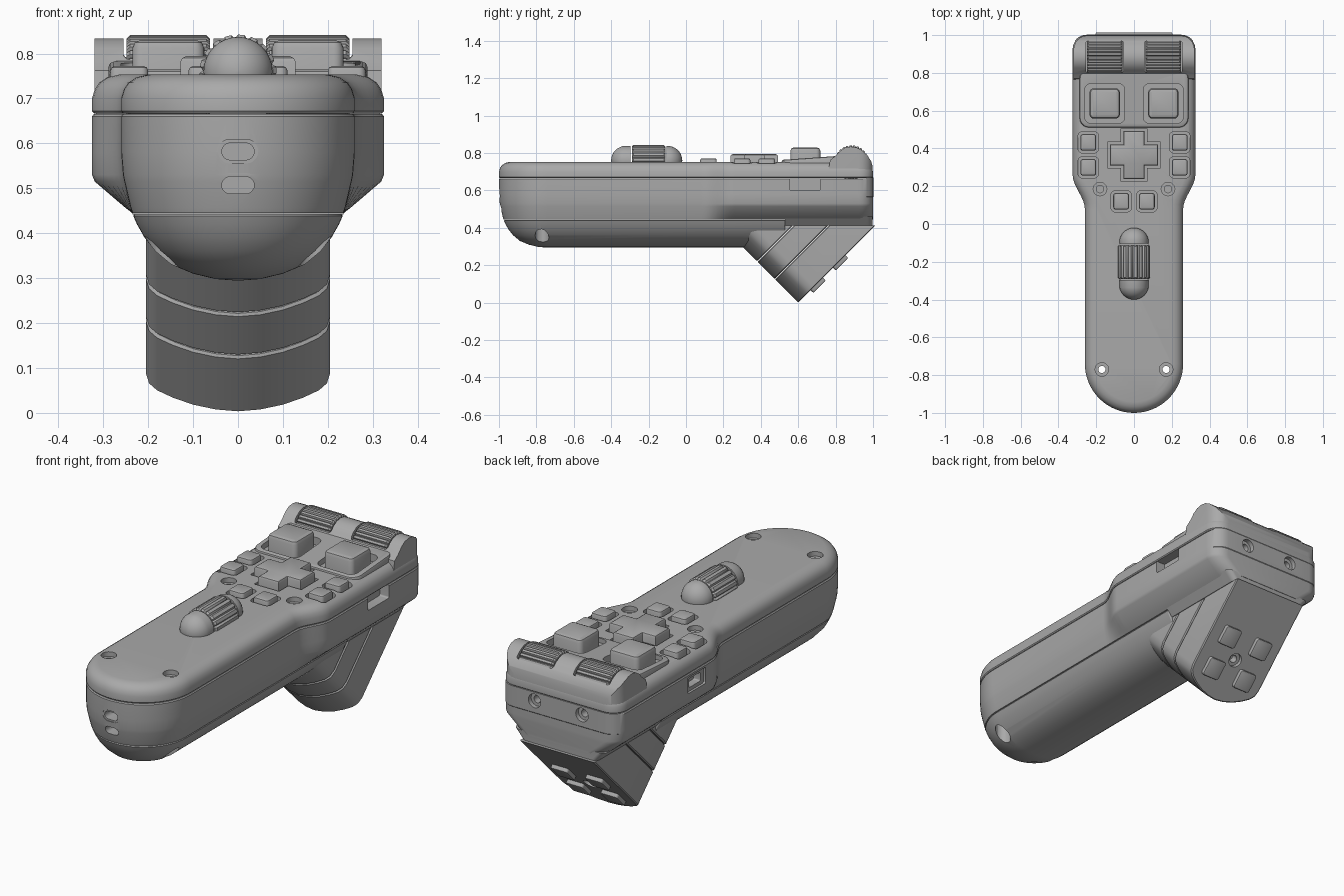
import bpy, bmesh
from math import sin, cos, pi, sqrt
from mathutils import Vector, Matrix

if "Cube" in bpy.data.objects:
    bpy.data.objects.remove(bpy.data.objects["Cube"], do_unlink=True)

grey = bpy.data.materials.new("mid grey")
grey.use_nodes = True
grey.diffuse_color = (0.4, 0.4, 0.4, 1)
grey.node_tree.nodes["Principled BSDF"].inputs["Base Color"].default_value = grey.diffuse_color
parts = []


def solid(name, rings, M=Matrix(), clips=()):
    """Closed skin over a stack of equal rings; clips keep the far side of each plane."""
    bm = bmesh.new()
    rows = [[bm.verts.new(M @ Vector(p)) for p in ring] for ring in rings]
    n = len(rows[0])
    for a, b in zip(rows, rows[1:]):
        for i in range(n):
            bm.faces.new((a[i], a[(i + 1) % n], b[(i + 1) % n], b[i]))
    bm.faces.new(rows[0][::-1])
    bm.faces.new(rows[-1])
    for co, no in clips:
        cut_geo = bmesh.ops.bisect_plane(bm, geom=bm.verts[:] + bm.edges[:] + bm.faces[:],
                                         plane_co=co, plane_no=no, clear_inner=True)["geom_cut"]
        bmesh.ops.contextual_create(bm, geom=[e for e in cut_geo if isinstance(e, bmesh.types.BMEdge)])
    bmesh.ops.recalc_face_normals(bm, faces=bm.faces[:])
    me = bpy.data.meshes.new(name)
    bm.to_mesh(me)
    bm.free()
    me.materials.append(grey)
    ob = bpy.data.objects.new(name, me)
    bpy.context.collection.objects.link(ob)
    parts.append(ob)
    return ob


def rrect(hx, hy, r, z, n=5):
    pts = []
    for q, (sx, sy) in enumerate(((1, 1), (-1, 1), (-1, -1), (1, -1))):
        for k in range(n + 1):
            t = (q + k / n * 0.999) * pi / 2
            pts.append((sx * (hx - r) + r * cos(t), sy * (hy - r) + r * sin(t), z))
    return pts


def pad(name, M, hx, hy, r, z0, z1, e=0.012):
    """Rounded block with a softened top edge."""
    steps = ((z0, 0), (z1 - e, 0), (z1 - 0.3 * e, 0.3 * e), (z1, e)) if e else ((z0, 0), (z1, 0))
    return solid(name, [rrect(hx - d, hy - d, max(r - d, 0.003), z) for z, d in steps], M)


def boolean(targets, cutter, op="DIFFERENCE"):
    cutter.hide_render = True
    for ob in targets:
        mod = ob.modifiers.new("cut", "BOOLEAN")
        mod.operation, mod.object, mod.solver = op, cutter, "EXACT"
        bpy.context.view_layer.objects.active = ob
        bpy.ops.object.modifier_apply(modifier=mod.name)
    parts.remove(cutter)
    bpy.data.objects.remove(cutter, do_unlink=True)


def pocket(targets, M, hx, hy, r, z0, z1):
    boolean(targets, pad("pocket_cutter", M, hx, hy, r, z0, z1, 0))


def outline(z, half, head, back=1.0, r=0.075):
    """Plan shape: round front, straight handle, wider head."""
    right = [(half * sin(k * pi / 32), -0.74 - half * cos(k * pi / 32)) for k in range(17)]
    for k in range(9):
        s = k / 8
        right.append((half + (head - half) * s * s * (3 - 2 * s), 0.08 + 0.18 * s))
    for k in range(7):
        t = k * pi / 12
        right.append((head - r + r * cos(t), back - r + r * sin(t)))
    return [(x, y, z) for x, y in right] + [(-x, y, z) for x, y in right[:0:-1]]


def at(x, y, z=0):
    return Matrix.Translation((x, y, z))


def frame(o, a, b, c):
    return Matrix.Translation(o) @ Matrix((a, b, c)).transposed().to_4x4()


# Shells
top = solid("top_shell", [outline(z, 0.26 - d, 0.325 - d, 1 - d) for z, d in
            ((0.667, 0.004), (0.672, 0), (0.7, 0), (0.72, 0.006), (0.735, 0.016), (0.747, 0.034), (0.753, 0.058))])
mid = solid("middle_shell", [outline(*v) for v in
            ((0.445, 0.235, 0.235), (0.456, 0.239, 0.25), (0.515, 0.253, 0.319), (0.53, 0.256, 0.325),
             (0.58, 0.26, 0.325), (0.66, 0.26, 0.325), (0.665, 0.256, 0.321))])
diag = Vector((0, 1, -1)).normalized()
up = Vector((0, 1, 1)).normalized()
foot_tip = Vector((0, 0.6, 0))
low = solid("lower_shell", [outline(z, a, a, 0.53, 0.005) for z, a in
            ((0.295, 0.01), (0.298, 0.05), (0.31, 0.1), (0.33, 0.148), (0.36, 0.184), (0.39, 0.208),
             (0.42, 0.225), (0.438, 0.233), (0.443, 0.23))],
            clips=[(foot_tip - 0.312 * diag, -diag)])
solid("rear_saddle", [outline(z, a, a, 0.998, 0.03) for z, a in ((0.412, 0.208), (0.46, 0.25))],
      clips=[((0, 0.53, 0), (0, 1, 0))])
lip = solid("rear_lip", [outline(z, 0.26, 0.326 - d, 1.002 - d) for z, d in
            ((0.56, 0.005), (0.567, 0), (0.668, 0))], clips=[((0, 0.965, 0), (0, 1, 0))])

# Angled foot in three sections
edge = [(0.205, 0.7), (0.205, 0.12), (0.198, 0.088), (0.18, 0.066), (0.145, 0.043), (0.1, 0.021), (0.05, 0.006)]
section = edge + [(0, 0)] + [(-x, u) for x, u in edge[::-1]]
foot_frame = frame(foot_tip, (1, 0, 0), up, diag)
foot = []
for name, w0, w1, ztop in (("foot_neck", -0.47, -0.312, 0.443), ("foot_middle", -0.308, -0.179, 0.43),
                           ("foot_end", -0.175, 0, 0.413)):
    rings = [[(x * (1 - d / 0.2), u + d, w) for x, u in section]
             for w, d in ((w0, 0.005), (w0 + 0.005, 0), (w1 - 0.005, 0), (w1, 0.005))]
    foot.append(solid(name, rings, foot_frame, [((0, 0, ztop), (0, 0, -1))]))
for u in (0.141, 0.311):
    for s in (1, -1):
        pad("foot_button", foot_frame @ at(s * 0.095, u), 0.047, 0.047, 0.012, -0.02, 0.02, 0.005)
for r, depth in ((0.034, 0.02), (0.018, 0.06)):
    pocket(foot[2:], foot_frame @ at(0, 0.215), r, r, r, -depth, 0.05)

# Raised panel and roller housing across the rear
panel = pad("button_panel", at(0, 0.665, 0) @ Matrix.Translation((0, 0, 0.774)) @ Matrix.Rotation(0.07, 4, "X"),
            0.288, 0.155, 0.05, -0.06, 0, 0.01)
hump_profile = [(0.76, 0.69), (0.77, 0.762), (0.8, 0.785), (0.825, 0.812), (0.85, 0.828), (0.88, 0.834),
                (0.91, 0.83), (0.94, 0.815), (0.97, 0.788), (0.99, 0.755), (1.0, 0.72), (1.0, 0.68)]
hump = solid("roller_housing", [[(x, y, z) for y, z in hump_profile] for x in (-0.4, 0.4)])
boolean([hump], solid("trim_cutter", [outline(z, 0.26, 0.32, 0.998) for z in (0.6, 0.9)]), "INTERSECT")


def ridged(name, M, r, half, teeth):
    def ring(rad, w):
        return [((rad - (0.008 if i % 4 > 2 else 0)) * cos(i * pi / teeth / 2),
                 (rad - (0.008 if i % 4 > 2 else 0)) * sin(i * pi / teeth / 2), w) for i in range(4 * teeth)]
    e = 0.008
    return solid(name, [ring(r - e, -half), ring(r, e - half), ring(r, half - e), ring(r - e, half)], M)


# Mirrored controls on the head
for s in (1, -1):
    pocket([hump, top, panel], at(s * 0.155, 0.885), 0.1, 0.083, 0.012, 0.73, 0.9)
    ridged("roller", frame((s * 0.155, 0.885, 0.749), (0, 1, 0), (0, 0, 1), (1, 0, 0)), 0.092, 0.093, 28)
    pocket([top, panel], at(s * 0.155, 0.638), 0.106, 0.106, 0.035, 0.742, 0.9)
    pad("large_button", at(s * 0.155, 0.638), 0.08, 0.08, 0.022, 0.7, 0.83, 0.018)
    for x, y in ((0.242, 0.432), (0.242, 0.3), (0.068, 0.12)):
        pocket([top], at(s * x, y), 0.054, 0.056, 0.022, 0.725, 0.8)
        pad("small_button", at(s * x, y), 0.042, 0.044, 0.015, 0.7, 0.772, 0.01)
    # Screw wells: blind at the neck and rear, through at the front
    for r, z in ((0.036, 0.73), (0.02, 0.69)):
        pocket([top], at(s * 0.18, 0.185), r, r, r, z, 0.8)
    pocket([top], at(s * 0.17, -0.77), 0.036, 0.036, 0.036, 0.73, 0.8)
    pocket([low], at(s * 0.17, -0.77), 0.037, 0.037, 0.037, 0.2, 0.425)
    pocket([top, mid, low], at(s * 0.17, -0.77), 0.019, 0.019, 0.019, 0.2, 0.8)
    rear = frame((s * 0.13, 1, 0.625), (1, 0, 0), (0, 0, 1), (0, 1, 0))
    for r, depth in ((0.034, 0.02), (0.018, 0.07)):
        pocket([lip, mid], rear, r, r, r, -depth, 0.05)


# Direction pad
def cross(a, w, z):
    q = [(a, -w), (a, w), (w, w)]
    pts = []
    for _ in range(4):
        pts += q
        q = [(-y, x) for x, y in q]
    return [(x, y, z) for x, y in pts]


boolean([top], solid("cross_cutter", [cross(0.14, 0.068, z) for z in (0.725, 0.9)], at(0, 0.365)))
solid("direction_pad", [cross(0.128 - d, 0.056 - d, z) for z, d in
                        ((0.7, 0), (0.782, 0), (0.79, 0.004), (0.794, 0.012))], at(0, 0.365))

# Thumb wheel in its domed housing
dome = []
for k in range(-8, 9):
    t = k * pi / 16.2
    y = 0.078 * sin(t) + (0.112 if k > 0 else -0.112 if k < 0 else 0)
    dome.append([(0.078 * cos(t) * cos(i * pi / 16), y - 0.21, 0.76 + 0.078 * cos(t) * sin(i * pi / 16))
                 for i in range(32)])
housing = solid("wheel_housing", dome)
pocket([housing], at(0, -0.2), 0.12, 0.097, 0.004, 0.74, 0.9)
ridged("thumb_wheel", frame((0, -0.2, 0.756), (1, 0, 0), (0, 0, 1), (0, 1, 0)), 0.086, 0.09, 18)

# Front slots and side openings
for z in (0.582, 0.507):
    face = frame((0, -1, z), (1, 0, 0), (0, 0, 1), (0, -1, 0))
    pocket([mid], face, 0.045, 0.027, 0.027, -0.006, 0.05)
    pocket([mid], face, 0.036, 0.019, 0.019, -0.1, 0.05)
side = frame((0.325, 0.637, 0.65), (0, 1, 0), (0, 0, 1), (1, 0, 0))
pocket([mid], side, 0.082, 0.05, 0.008, -0.05, 0.05)
port = frame((-0.325, 0.38, 0.61), (0, 1, 0), (0, 0, 1), (-1, 0, 0))
pocket([mid], port, 0.07, 0.04, 0.008, -0.012, 0.05)
pocket([mid], port, 0.045, 0.022, 0.006, -0.05, 0.05)

# Smooth shading with crisp edges
bpy.ops.object.select_all(action="DESELECT")
for ob in parts:
    ob.select_set(True)
bpy.context.view_layer.objects.active = parts[0]
bpy.ops.object.shade_smooth_by_angle(angle=0.6)
